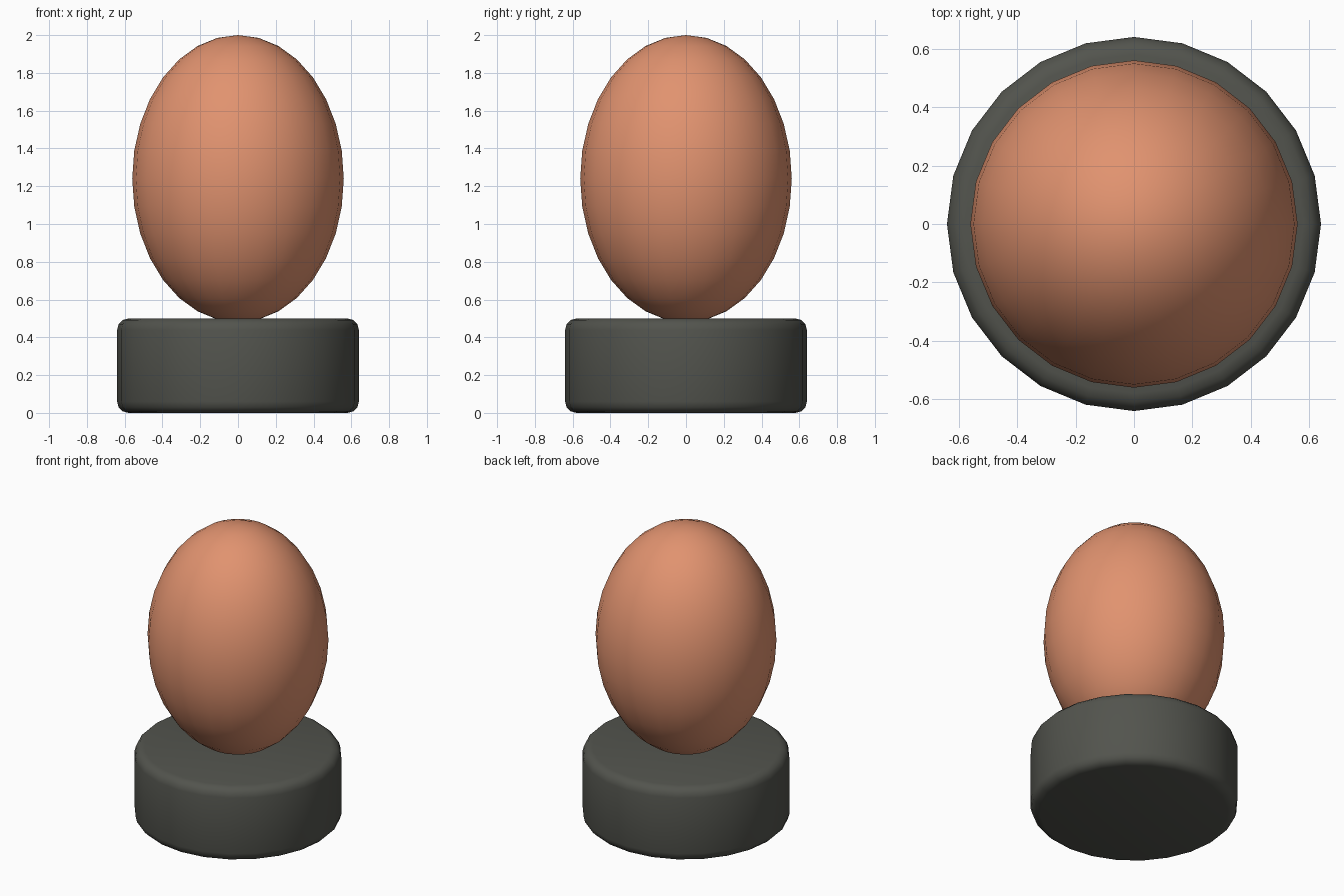
import bpy
import math

if "Cube" in bpy.data.objects:
    bpy.data.objects.remove(bpy.data.objects["Cube"])


def colour(obj, name, rgb):
    mat = bpy.data.materials.new(name)
    mat.diffuse_color = (*rgb, 1)
    mat.use_nodes = True
    mat.node_tree.nodes["Principled BSDF"].inputs["Base Color"].default_value = mat.diffuse_color
    obj.data.materials.append(mat)


# Round base with softened rims
bpy.ops.mesh.primitive_cylinder_add(vertices=24, radius=0.64, depth=0.5, location=(0, 0, 0.25))
base = bpy.context.object
base.name = "base"
bevel = base.modifiers.new("rounded_rims", 'BEVEL')
bevel.width = 0.06
bevel.segments = 3
bevel.limit_method = 'ANGLE'
bevel.angle_limit = math.radians(40)
bpy.ops.object.modifier_apply(modifier=bevel.name)
bpy.ops.object.shade_smooth_by_angle(angle=math.radians(40))
colour(base, "dark_grey", (0.085, 0.088, 0.075))

# Tall ellipsoid resting slightly sunk into the base
bpy.ops.mesh.primitive_uv_sphere_add(segments=24, ring_count=16, radius=1, location=(0, 0, 1.24))
egg = bpy.context.object
egg.name = "egg_body"
egg.scale = (0.56, 0.56, 0.76)
bpy.ops.object.transform_apply(location=False, rotation=False, scale=True)
bpy.ops.object.shade_smooth()
colour(egg, "terracotta", (0.75, 0.29, 0.16))
